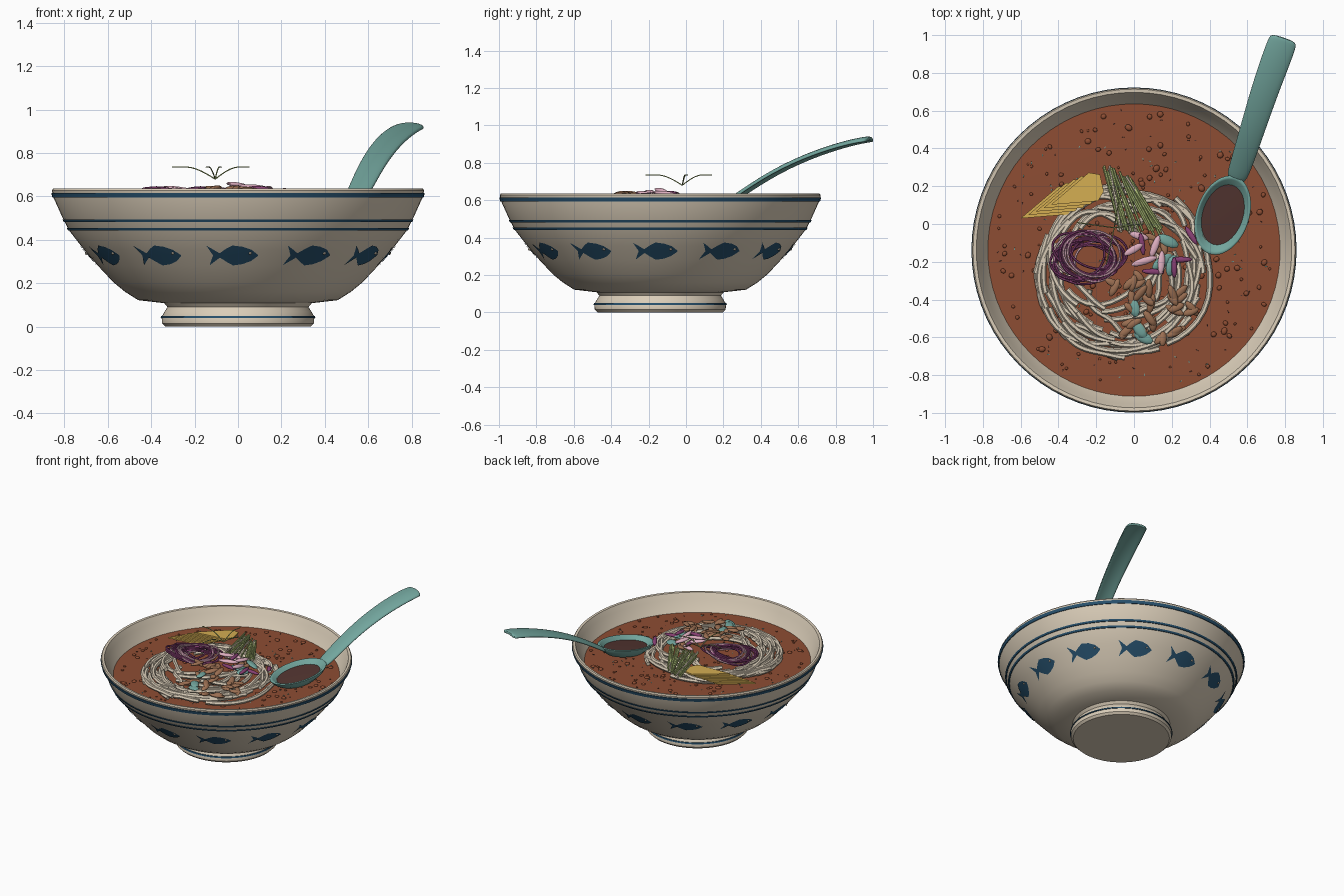
import bpy, bmesh, math, random
from math import sin, cos, pi, radians
from mathutils import Matrix, Vector, Euler

random.seed(7)
rnd = random.uniform
if "Cube" in bpy.data.objects:
    bpy.data.objects.remove(bpy.data.objects["Cube"])

CY = -0.138      # bowl axis
SOUP_Z = 0.51


def material(name, *rgb):
    m = bpy.data.materials.new(name)
    m.use_nodes = True
    m.diffuse_color = (*rgb, 1)
    m.node_tree.nodes["Principled BSDF"].inputs["Base Color"].default_value = (*rgb, 1)
    return m


cream = material("cream", 0.70, 0.61, 0.48)
blue = material("navy blue", 0.02, 0.08, 0.15)
red = material("soup red", 0.27, 0.075, 0.033)
teal = material("teal", 0.17, 0.38, 0.34)
dark = material("dark broth", 0.085, 0.035, 0.03)
yellow = material("yellow", 0.66, 0.42, 0.085)
green = material("pale green", 0.43, 0.53, 0.19)
purple = material("purple", 0.24, 0.05, 0.17)
pink = material("pink", 0.72, 0.42, 0.52)
brown = material("nut brown", 0.33, 0.16, 0.085)


def smooth(ob):
    bpy.ops.object.select_all(action='DESELECT')
    ob.select_set(True)
    bpy.context.view_layer.objects.active = ob
    bpy.ops.object.shade_smooth_by_angle(angle=radians(40))


def finish(name, bm, mat, soft=True):
    bmesh.ops.recalc_face_normals(bm, faces=bm.faces)
    me = bpy.data.meshes.new(name)
    bm.to_mesh(me)
    bm.free()
    me.materials.append(mat)
    ob = bpy.data.objects.new(name, me)
    bpy.context.collection.objects.link(ob)
    if soft:
        smooth(ob)
    return ob


def grid(bm, rows, wrap=False):
    vs = [[bm.verts.new(p) for p in row] for row in rows]
    for a, b in zip(vs, vs[1:]):
        n = len(a)
        for i in range(n if wrap else n - 1):
            j = (i + 1) % n
            bm.faces.new((a[i], a[j], b[j], b[i]))
    return vs


def lathe(name, profile, mat, loc=(0, CY, 0), segs=72, capped=True):
    bm = bmesh.new()
    if not capped:      # a closed ring instead of a filled solid
        profile = profile + profile[:1]
    rows = [[(r * cos(2 * pi * i / segs), r * sin(2 * pi * i / segs), z)
             for i in range(segs)] for r, z in profile]
    vs = grid(bm, rows, wrap=True)
    if capped:
        bm.faces.new(vs[0])
        bm.faces.new(vs[-1])
    else:
        bmesh.ops.remove_doubles(bm, verts=bm.verts, dist=1e-5)
    ob = finish(name, bm, mat)
    ob.location = loc
    return ob


def tubes(name, paths, radius, mat, cyclic=False):
    cu = bpy.data.curves.new(name, 'CURVE')
    cu.dimensions = '3D'
    cu.bevel_depth = radius
    cu.bevel_resolution = 1
    cu.use_fill_caps = True
    cu.materials.append(mat)
    for path in paths:
        sp = cu.splines.new('POLY')
        sp.points.add(len(path) - 1)
        for pt, co in zip(sp.points, path):
            pt.co = (*co, 1)
        sp.use_cyclic_u = cyclic
    ob = bpy.data.objects.new(name, cu)
    bpy.context.collection.objects.link(ob)
    bpy.ops.object.select_all(action='DESELECT')
    ob.select_set(True)
    bpy.context.view_layer.objects.active = ob
    bpy.ops.object.convert(target='MESH')
    smooth(bpy.context.view_layer.objects.active)


def blobs(name, items, mat, detail=2):
    # each item: position, half sizes, rotation
    bm = bmesh.new()
    for pos, size, rot in items:
        m = Matrix.LocRotScale(Vector(pos), Euler(rot), Vector(size))
        bmesh.ops.create_icosphere(bm, subdivisions=detail, radius=1, matrix=m)
    finish(name, bm, mat)


# Bowl with foot
outer = [(.335, 0), (.35, .015), (.352, .045), (.338, .07), (.325, .09), (.34, .108), (.46, .122),
         (.52, .16), (.575, .205), (.645, .28), (.71, .355), (.78, .445), (.81, .505),
         (.853, .6), (.858, .628)]
inner = [(.852, .636), (.835, .634), (.815, .595), (.77, .5), (.70, .42)]
lathe("bowl", outer + inner, cream)


def radius_at(z):
    for (r0, z0), (r1, z1) in zip(outer, outer[1:]):
        if z <= z1:
            return r0 + (r1 - r0) * (z - z0) / (z1 - z0)
    return outer[-1][0]


# Painted bands
for label, z, h in (("rim", .605, .011), ("upper", .488, .006),
                    ("lower", .448, .006), ("foot", .045, .005)):
    a, b = radius_at(z - h), radius_at(z + h)
    lathe(label + "_band", [(a - .004, z - h), (a + .005, z - h),
                            (b + .005, z + h), (b - .004, z + h)], blue, capped=False)


# Painted fish around the bowl
def on_bowl(phi, u, z, lift):
    r = radius_at(z) + lift
    a = phi + u / .69
    return (r * sin(a), CY - r * cos(a), z)


body = [(-.115, .045), (-.088, .028), (-.06, .01), (-.03, .03), (0, .046),
        (.045, .04), (.085, .026), (.117, .002)]
bm = bmesh.new()
eyes = []
for k in range(12):
    phi = radians(30 * k - 2.0)
    rows = []
    for i, (u, half) in enumerate(body):
        rows.append([on_bowl(phi, u + (.024 * (1 - abs(t)) if i == 0 else 0),
                             .328 + half * t, .005) for t in (-1, -.5, 0, .5, 1)])
    grid(bm, rows)
    eyes.append((on_bowl(phi, .08, .338, .006), (.008, .008, .008), (0, 0, 0)))
finish("fish_pattern", bm, blue)
blobs("fish_eyes", eyes, cream, 1)

# Soup with oil beads and flecks
lathe("soup", [(.76, SOUP_Z - .03), (.774, SOUP_Z), (.4, SOUP_Z + .001)], red)


def on_soup():
    a, r = rnd(0, 2 * pi), .75 * math.sqrt(rnd(0, 1))
    return (r * cos(a), CY + r * sin(a), SOUP_Z + .002)


beads = []
for _ in range(160):
    s = rnd(.006, .017)
    beads.append((on_soup(), (s, s * rnd(.8, 1.3), s * .6), (0, 0, rnd(0, 3))))
blobs("oil_beads", beads, red)
for name, mat in (("herb_flecks", teal), ("spice_flecks", dark)):
    blobs(name, [(on_soup(), (.008, .003, .003), (0, 0, rnd(0, 3))) for _ in range(70)], mat, 1)

# Noodle nest
HX, HY = -.06, -.25


def heap(x, y):
    return SOUP_Z + .015 + .085 * max(0, 1 - math.hypot(x - HX, y - HY) / .5)


noodles = []
for _ in range(46):
    rad = rnd(.25, .46)
    off, oa = rnd(0, max(.03, .47 - rad)), rnd(0, 2 * pi)
    cx, cy = HX + off * cos(oa), HY + off * sin(oa)
    start, span, wob, lift = rnd(0, 2 * pi), rnd(.7, 2.2), rnd(-.03, .03), rnd(-.005, .02)
    path = []
    for i in range(15):
        a = start + span * i / 14
        r = rad + wob * sin(i * .5)
        x, y = cx + r * cos(a), cy + r * sin(a)
        path.append((x, y, heap(x, y) + lift))
    noodles.append(path)
tubes("noodles", noodles, .015, cream)

# Onion rings
for name, mat, count in (("onion_rings", purple, 12), ("onion_ring_flesh", pink, 5)):
    rings = []
    for _ in range(count):
        cx, cy = -.225 + rnd(-.05, .05), -.17 + rnd(-.03, .03)
        ra, rb, tilt, z = rnd(.11, .175), rnd(.07, .125), rnd(-.4, .4), rnd(.61, .632)
        rings.append([(cx + ra * cos(t) * cos(tilt) - rb * sin(t) * sin(tilt),
                       cy + ra * cos(t) * sin(tilt) + rb * sin(t) * cos(tilt),
                       z + .012 * sin(2 * t + tilt)) for t in (2 * pi * i / 28 for i in range(28))])
    tubes(name, rings, .0065, mat, cyclic=True)

# Fanned yellow slices
bm = bmesh.new()
for i in range(5):
    x, y, z = -.6 + .04 * i, .03 + .018 * i, .555 + .013 * i
    rows = [[(x + px, y + py, z + dz + .03 * px) for px, py in
             ((0, 0), (.2, .17), (.26, .16), (.28, .07), (.25, .02))] for dz in (0, .011)]
    low, high = grid(bm, rows, wrap=True)
    bm.faces.new(low)
    bm.faces.new(high)
finish("yellow_slices", bm, yellow, soft=False)

# Julienned sticks
for name, mat, count in (("green_sticks", green, 22), ("pale_sticks", cream, 4)):
    sticks = []
    for _ in range(count):
        t = rnd(0, 1)
        sticks.append([(-.16 + .13 * t + rnd(-.01, .02), .31 - .07 * t + rnd(-.02, .01), rnd(.575, .61)),
                       (-.09 + .25 * t + rnd(-.02, .02), -.04 + rnd(-.02, .03), rnd(.605, .63))])
    tubes(name, sticks, .0065, mat)


# Nuts, leaves and petals
def scatter(spots, length, width, lift, spread=.0):
    out = []
    for x, y in spots:
        x, y = x + rnd(-spread, spread), y + rnd(-spread, spread)
        out.append(((x, y, heap(x, y) + lift + rnd(0, .015)), (length * rnd(.8, 1.15), width, .012),
                    (rnd(-.3, .3), rnd(-.2, .2), rnd(0, 3.1))))
    return out


nut_spots = [(.12, -.1), (.18, -.14), (0, -.34), (.05, -.36), (-.04, -.42), (.1, -.4), (.18, -.38),
             (.26, -.37), (.3, -.46), (.22, -.47), (0, -.5), (.08, -.52), (-.04, -.57), (.14, -.6),
             (.22, -.57), (.05, -.3), (-.08, -.32), (.02, -.55)]
blobs("nuts", scatter(nut_spots * 2, .05, .021, .03, .03), brown)
blobs("teal_leaves", scatter([(.18, -.09), (.2, -.22), (.03, -.56), (.05, -.6), (.0, -.44), (.15, -.2)],
                             .06, .03, .04), teal)
blobs("pink_petals", scatter([(.03, -.08), (.1, -.12), (.06, -.2), (.15, -.2), (0, -.14)],
                             .065, .02, .05, .02), pink)
blobs("purple_petals", scatter([(.31, -.08), (.2, -.25), (.1, -.24), (.24, -.17), (.05, -.12)],
                               .06, .016, .05, .02), purple)

# Curling herb sprig
sprig = []
for deg, reach in ((172, .2), (8, .16), (258, .2), (80, .16)):
    a = radians(deg)
    sprig.append([(-.105 + reach * t * cos(a), -.02 + reach * t * sin(a),
                   .68 + .056 * sin(min(t * 2.2, 1.75)))
                  for t in (i / 9 for i in range(10))])
tubes("herb_sprig", sprig, .003, green)

# Spoon bowl and broth
for name, prof, mat in (
        ("spoon_bowl", [(.35, -.065), (.65, -.052), (.88, -.02), (.98, .005), (1, .015), (.96, .02),
                        (.9, .015), (.78, -.008), (.6, -.03)], teal),
        ("spoon_broth", [(.7, -.015), (.76, -.008), (.3, -.006)], dark)):
    ob = lathe(name, prof, mat, (.47, .048, .57), 48)
    ob.scale = (.14, .218, 1)
    ob.rotation_euler = (radians(7), 0, radians(-19))

# Spoon handle, a gently arched strip swept along a rising curve
path = [(.53, .215, .588, .05), (.56, .29, .64, .06), (.62, .48, .765, .066), (.69, .70, .862, .074),
        (.755, .88, .915, .079), (.787, .965, .93, .078), (.793, .988, .932, .068)]
side = Vector((cos(radians(19)), -sin(radians(19)), 0))
bm = bmesh.new()
rows = []
for x, y, z, half in path:
    ring = [(t, -.014 * t * t - .010) for t in (-1, -.5, 0, .5, 1)]
    ring += [(t, .012 - .014 * t * t) for t in (1, .5, 0, -.5, -1)]
    rows.append([Vector((x, y, z + dz)) + side * (t * half) for t, dz in ring])
ends = grid(bm, rows, wrap=True)
bm.faces.new(ends[0])
bm.faces.new(ends[-1])
handle = finish("spoon_handle", bm, teal)
handle.modifiers.new("rounding", 'SUBSURF').levels = 2
